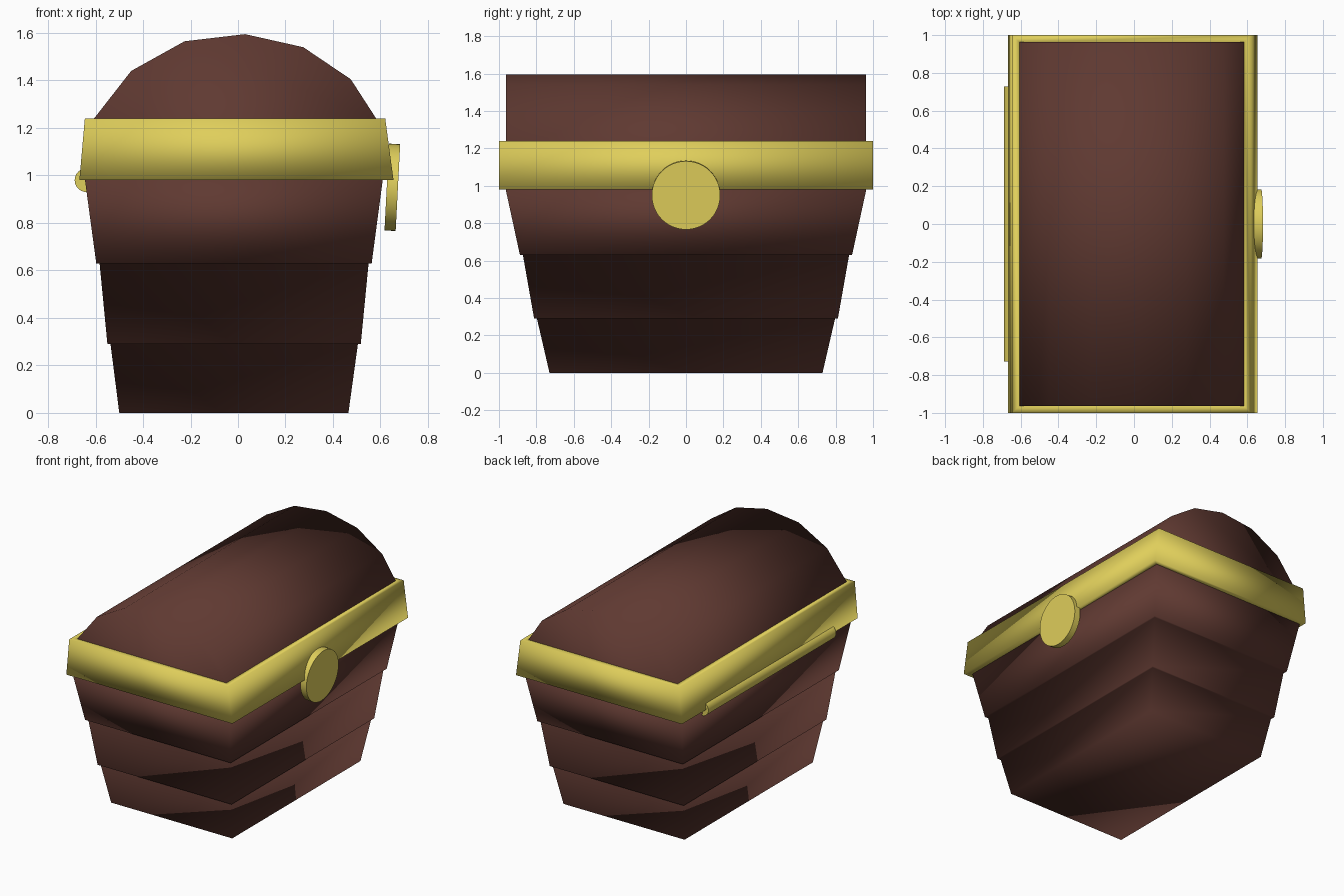
import bpy, bmesh, math

if "Cube" in bpy.data.objects:
    bpy.data.objects.remove(bpy.data.objects["Cube"])


def material(name, rgb):
    m = bpy.data.materials.new(name)
    m.diffuse_color = (*rgb, 1)
    m.use_nodes = True
    m.node_tree.nodes["Principled BSDF"].inputs["Base Color"].default_value = m.diffuse_color
    return m


wood = material("dark brown wood", (0.115, 0.041, 0.031))
gold = material("yellow gold", (0.74, 0.62, 0.105))


def loft(name, rings, mat, closed=False):
    """Join equal-length rings of points; cap the ends or close the loop."""
    bm = bmesh.new()
    vs = [[bm.verts.new(p) for p in r] for r in rings]
    n = len(vs[0])
    pairs = list(zip(vs, vs[1:])) + ([(vs[-1], vs[0])] if closed else [])
    for a, b in pairs:
        for i in range(n):
            j = (i + 1) % n
            bm.faces.new((a[i], a[j], b[j], b[i]))
    if not closed:
        bm.faces.new(vs[0][::-1])
        bm.faces.new(vs[-1])
    bmesh.ops.recalc_face_normals(bm, faces=bm.faces)
    for f in bm.faces:
        f.smooth = True
    me = bpy.data.meshes.new(name)
    bm.to_mesh(me)
    bm.free()
    me.materials.append(mat)
    ob = bpy.data.objects.new(name, me)
    bpy.context.collection.objects.link(ob)
    return ob


def rect(x0, x1, y, z):
    return [(x0, -y, z), (x1, -y, z), (x1, y, z), (x0, y, z)]


def cylinder(name, radius, depth, location, rotation, sides):
    bpy.ops.mesh.primitive_cylinder_add(vertices=sides, radius=radius, depth=depth,
                                        location=location, rotation=rotation)
    ob = bpy.context.object
    ob.name = name
    ob.data.materials.append(gold)
    bpy.ops.object.shade_smooth_by_angle(angle=math.radians(40))


# Stepped body: three flaring tiers, each overhanging the one below
loft("chest_body", [
    rect(-0.50, 0.465, 0.73, 0.0),
    rect(-0.537, 0.505, 0.797, 0.29),
    rect(-0.55, 0.517, 0.812, 0.29),
    rect(-0.583, 0.55, 0.872, 0.63),
    rect(-0.597, 0.563, 0.888, 0.63),
    rect(-0.645, 0.61, 0.965, 0.985),
], wood)

# Arched lid: faceted profile swept along the length
arch = [(-0.62, 1.10), (-0.61, 1.235), (-0.45, 1.44), (-0.225, 1.565), (0.03, 1.595),
        (0.275, 1.54), (0.475, 1.405), (0.585, 1.235), (0.595, 1.10)]
loft("arched_lid", [[(x, y, z) for x, z in arch] for y in (-0.963, 0.963)], wood)

# Metal rim around the opening
loft("metal_rim", [
    rect(-0.668, 0.655, 1.0, 0.98),
    rect(-0.645, 0.62, 1.0, 1.24),
    rect(-0.605, 0.58, 0.96, 1.24),
    rect(-0.625, 0.59, 0.94, 0.98),
], gold, closed=True)

# Round lock plate on the right side, leaning with the wall
cylinder("lock_disc", 0.183, 0.047, (0.65, 0, 0.95),
         (0, math.radians(90 + 3), 0), 48)

# Hinge rod along the left side
cylinder("hinge_rod", 0.05, 1.455, (-0.638, 0, 0.98), (math.radians(90), 0, 0), 24)
